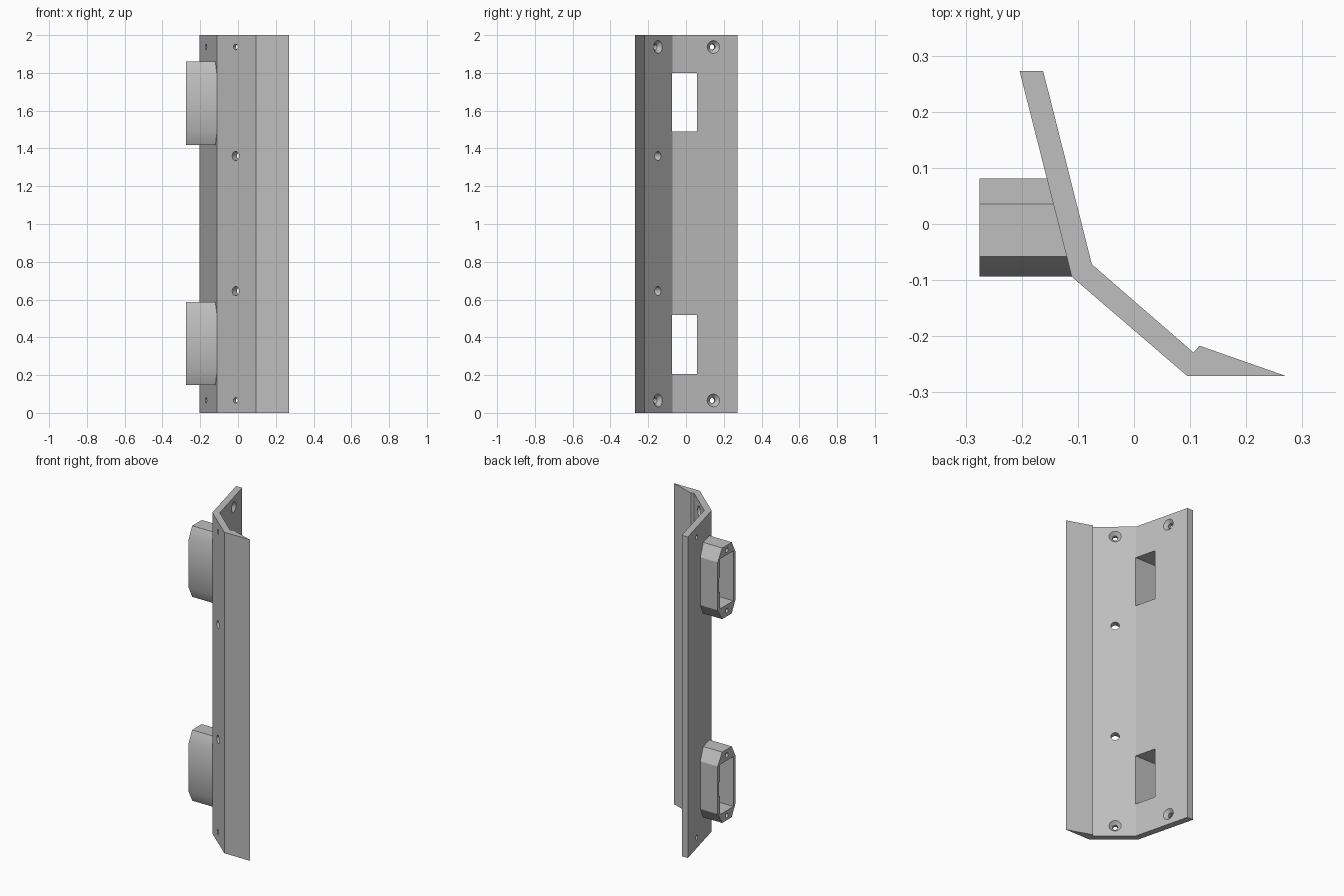
import bpy, bmesh
from mathutils import Vector, Matrix

if "Cube" in bpy.data.objects:
    bpy.data.objects.remove(bpy.data.objects["Cube"], do_unlink=True)

grey = bpy.data.materials.new("plain grey")
grey.use_nodes = True
grey.diffuse_color = (0.52, 0.52, 0.52, 1)
grey.node_tree.nodes["Principled BSDF"].inputs["Base Color"].default_value = grey.diffuse_color


def finish(bm, name):
    bmesh.ops.recalc_face_normals(bm, faces=bm.faces[:])
    mesh = bpy.data.meshes.new(name)
    bm.to_mesh(mesh)
    bm.free()
    mesh.materials.append(grey)
    ob = bpy.data.objects.new(name, mesh)
    bpy.context.collection.objects.link(ob)
    return ob


def prism(name, start, end):
    """Solid between two matching outlines."""
    bm = bmesh.new()
    a = [bm.verts.new(p) for p in start]
    b = [bm.verts.new(p) for p in end]
    bm.faces.new(a)
    bm.faces.new(b[::-1])
    for i in range(len(a)):
        j = (i + 1) % len(a)
        bm.faces.new((a[i], b[i], b[j], a[j]))
    return finish(bm, name)


def block(low, high):
    outline = [(low[0], low[1]), (high[0], low[1]), (high[0], high[1]), (low[0], high[1])]
    return prism("cutter", [(x, y, low[2]) for x, y in outline],
                 [(x, y, high[2]) for x, y in outline])


def round_cutter(centre, axis, r1, r2, depth):
    """Cone or cylinder along axis; r1 at the start, r2 at the end."""
    bm = bmesh.new()
    turn = Vector(axis).to_track_quat("Z", "Y").to_matrix().to_4x4()
    bmesh.ops.create_cone(bm, cap_ends=True, segments=24, radius1=r1, radius2=r2,
                          depth=depth, matrix=Matrix.Translation(centre) @ turn)
    return finish(bm, "cutter")


def cut(ob, cutter):
    cutter.hide_render = True
    mod = ob.modifiers.new("cut", "BOOLEAN")
    mod.operation = "DIFFERENCE"
    mod.solver = "EXACT"
    mod.object = cutter
    bpy.context.view_layer.objects.active = ob
    bpy.ops.object.modifier_apply(modifier=mod.name)
    bpy.data.objects.remove(cutter, do_unlink=True)


# Bent plate with a wedge-shaped front lip
profile = [(-0.204, 0.273), (-0.111, -0.094), (0.095, -0.271), (0.271, -0.271),
           (0.117, -0.217), (0.106, -0.229), (-0.075, -0.072), (-0.162, 0.273)]
plate = prism("bent_plate", [(x, y, 0) for x, y in profile], [(x, y, 2) for x, y in profile])

# Screw holes: countersunk at the ends, plain in the middle
long_leg = (Vector((-0.149, 0.14, 0)), Vector((0.969, 0.246, 0)))
short_leg = (Vector((0, -0.164, 0)), Vector((0.652, 0.758, 0)))
for centre, normal in (long_leg, short_leg):
    for z in (0.066, 1.937):
        spot = centre + Vector((0, 0, z))
        cut(plate, round_cutter(spot, normal, 0.015, 0.015, 0.2))
        cut(plate, round_cutter(spot + normal * 0.012, normal, 0.015, 0.037, 0.022))
for z in (0.645, 1.36):
    cut(plate, round_cutter(short_leg[0] + Vector((0, 0, z)), short_leg[1], 0.024, 0.024, 0.2))

# Chamfered hollow housings behind the plate, with windows through both
mouth, front, back = -0.275, -0.094, 0.081
for name, low, high, win_low, win_high in (("lower_housing", 0.147, 0.588, 0.207, 0.518),
                                           ("upper_housing", 1.417, 1.86, 1.489, 1.80)):
    bevel = 0.072
    outline = [(front, low + bevel), (front + 0.036, low), (back - 0.045, low),
               (back, low + bevel), (back, high - bevel), (back - 0.045, high),
               (front + 0.036, high), (front, high - bevel)]
    housing = prism(name, [(mouth, y, z) for y, z in outline],
                    [(-0.111 - (y - front) * 0.2534, y, z) for y, z in outline])
    for part in (plate, housing):
        cut(part, block((-0.4, -0.074, win_low), (-0.06, 0.057, win_high)))
    # Shallow notch in the rear wall and a screw hole at each end of the rim
    middle = (low + high) / 2
    cut(housing, block((-0.3, 0.04, middle - 0.045), (-0.2, 0.07, middle + 0.045)))
    for z in ((low + win_low) / 2, (high + win_high) / 2):
        cut(housing, round_cutter((mouth, -0.008, z), (1, 0, 0), 0.014, 0.014, 0.14))

# Smooth hole walls, crisp plate edges
bpy.ops.object.select_all(action="DESELECT")
for ob in bpy.context.collection.objects:
    if ob.name in ("bent_plate", "lower_housing", "upper_housing"):
        ob.select_set(True)
        bpy.context.view_layer.objects.active = ob
bpy.ops.object.shade_smooth_by_angle(angle=0.5)
